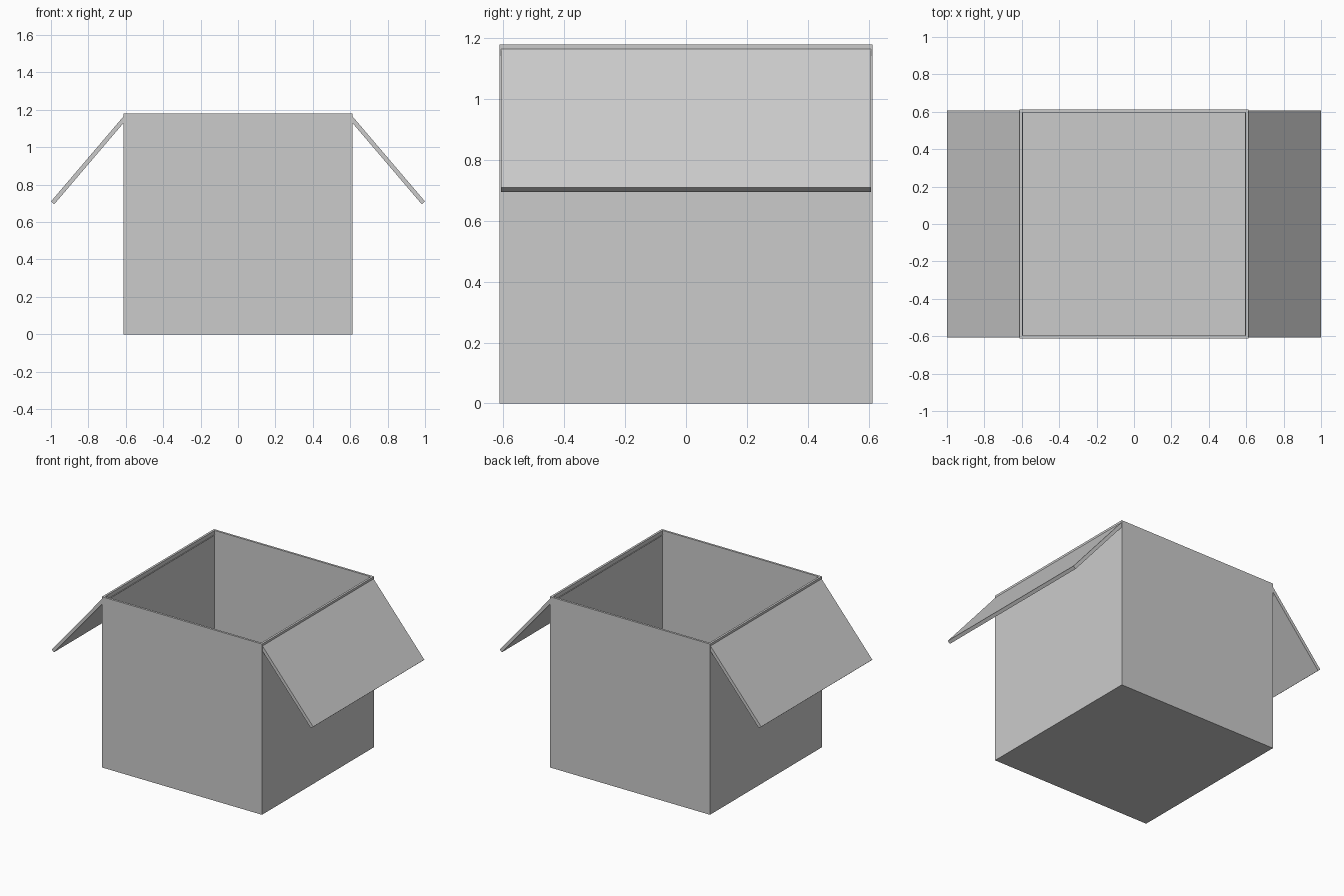
import bpy
import bmesh
from mathutils import Vector

default_cube = bpy.data.objects.get("Cube")
if default_cube:
    bpy.data.objects.remove(default_cube, do_unlink=True)

HALF, HEIGHT, WALL = 0.612, 1.18, 0.021
FLAP_HALF, FLAP_THICK = 0.607, 0.023

grey = bpy.data.materials.new("plain_grey")
grey.use_nodes = True
colour = (0.6, 0.6, 0.6, 1)
grey.diffuse_color = colour
grey.node_tree.nodes["Principled BSDF"].inputs["Base Color"].default_value = colour


def add_object(name, bm):
    bmesh.ops.recalc_face_normals(bm, faces=bm.faces)
    mesh = bpy.data.meshes.new(name)
    bm.to_mesh(mesh)
    bm.free()
    mesh.materials.append(grey)
    obj = bpy.data.objects.new(name, mesh)
    bpy.context.collection.objects.link(obj)
    return obj


# Open box: inset the top of a block and push it down to the floor
bm = bmesh.new()
bmesh.ops.create_cube(bm, size=1)
bmesh.ops.scale(bm, vec=(2 * HALF, 2 * HALF, HEIGHT), verts=bm.verts)
bmesh.ops.translate(bm, vec=(0, 0, HEIGHT / 2), verts=bm.verts)
bm.faces.ensure_lookup_table()
top = max(bm.faces, key=lambda f: f.calc_center_median().z)
bmesh.ops.inset_region(bm, faces=[top], thickness=WALL)
cavity = bmesh.ops.extrude_face_region(bm, geom=[top])
floor_verts = [v for v in cavity["geom"] if isinstance(v, bmesh.types.BMVert)]
bmesh.ops.translate(bm, vec=(0, 0, WALL - HEIGHT), verts=floor_verts)
if top.is_valid:
    bmesh.ops.delete(bm, geom=[top], context='FACES')
add_object("box_body", bm)


# Side flaps: thin boards hinged just below the rim and folded outward
def add_flap(name, side):
    hinge = Vector((HALF, 0, 1.165))
    tip = Vector((1.0, 0, 0.71))
    along = (tip - hinge).normalized()
    inward = Vector((along.z, 0, -along.x)) * FLAP_THICK
    bm = bmesh.new()
    section = [hinge, tip, tip + inward, hinge + inward]
    verts = [bm.verts.new((side * p.x, -FLAP_HALF, p.z)) for p in section]
    end = bm.faces.new(verts)
    board = bmesh.ops.extrude_face_region(bm, geom=[end])
    far = [v for v in board["geom"] if isinstance(v, bmesh.types.BMVert)]
    bmesh.ops.translate(bm, vec=(0, 2 * FLAP_HALF, 0), verts=far)
    # Cap the near end if the extrusion consumed it
    if not any(all(v in verts for v in f.verts) for f in bm.faces):
        bm.faces.new(verts)
    add_object(name, bm)


add_flap("left_flap", 1)
add_flap("right_flap", -1)
